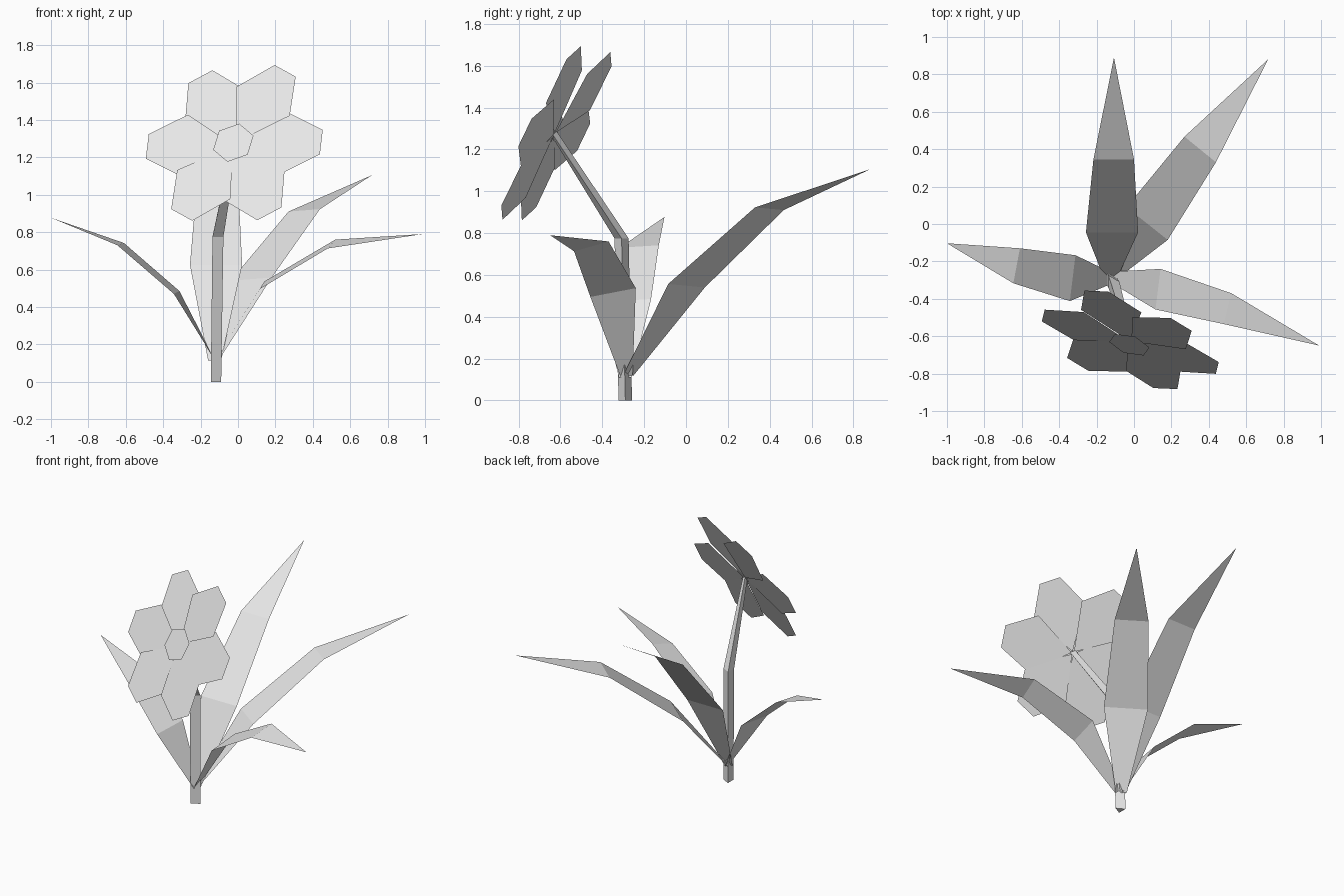
import bpy
import math
from mathutils import Vector

cube = bpy.data.objects.get("Cube")
if cube:
    bpy.data.objects.remove(cube, do_unlink=True)

grey = bpy.data.materials.new("plain grey")
grey.use_nodes = True
colour = (0.8, 0.8, 0.8, 1)
grey.diffuse_color = colour
grey.node_tree.nodes["Principled BSDF"].inputs["Base Color"].default_value = colour


def add_mesh(name, verts, faces):
    mesh = bpy.data.meshes.new(name)
    mesh.from_pydata([tuple(v) for v in verts], [], faces)
    mesh.materials.append(grey)
    obj = bpy.data.objects.new(name, mesh)
    bpy.context.collection.objects.link(obj)
    return obj


# Blossom frame: sideways, upward and outward axes of the tilted flower
centre = Vector((-0.02, -0.63, 1.27))
side = Vector((0.957, -0.293, 0.026)).normalized()
out = side.cross(Vector((0.112, 0.43, 0.897))).normalized()
up = out.cross(side)


def on_flower(angle, along, across=0, lift=0):
    c, s = math.cos(angle), math.sin(angle)
    return (centre + side * (c * along - s * across)
            + up * (s * along + c * across) + out * lift)


# Stem: three-sided, bent forward near the middle
def ring(x, y, z, r):
    return [Vector((x + r * math.cos(a), y + r * math.sin(a), z))
            for a in (0, math.tau / 3, -math.tau / 3)]


stem = ring(-0.127, -0.29, 0, 0.037) + ring(-0.117, -0.308, 0.775, 0.039)
stem += [on_flower(a, 0.022) for a in (0, math.tau / 3, -math.tau / 3)]
walls = [(r + i, r + (i + 1) % 3, r + (i + 1) % 3 + 3, r + i + 3)
         for r in (0, 3) for i in range(3)]
add_mesh("stem", stem, walls + [(2, 1, 0), (6, 7, 8)])

# Petals: six flat blades, some leaning slightly forward or back
lean = [-0.003, 0.02, -0.022, 0.002, 0.012, -0.003]
for i, lift in enumerate(lean):
    a = i * math.tau / 6
    verts = [on_flower(a, 0.01),
             on_flower(a, 0.28, -0.183, lift), on_flower(a, 0.486, -0.073, lift),
             on_flower(a, 0.486, 0.073, lift), on_flower(a, 0.28, 0.183, lift)]
    add_mesh(f"petal_{i + 1}", verts, [(0, 1, 2, 3, 4)])

# Flower heart: small six-sided disc
heart = [on_flower(math.radians(20) + i * math.tau / 6, 0.115, 0, 0.018) for i in range(6)]
add_mesh("flower_heart", heart, [tuple(range(6))])


# Leaves: folded flat strips given as pairs of edge points, ending in a tip
def leaf(name, pairs, tip):
    verts = [p for pair in pairs for p in pair] + [tip]
    add_mesh(name, verts, [(0, 1, 3, 2), (2, 3, 5, 4), (4, 5, 6)])


leaf("back_leaf",
     [((-0.16, -0.29, 0.115), (-0.09, -0.29, 0.115)),
      ((-0.257, -0.045, 0.625), (0.022, -0.045, 0.625)),
      ((-0.217, 0.345, 1.085), (0, 0.345, 1.085))], (-0.107, 0.89, 1.405))
leaf("back_left_leaf",
     [((-0.15, -0.25, 0.12), (-0.1, -0.3, 0.12)),
      ((-0.04, 0.09, 0.54), (0.18, -0.085, 0.557)),
      ((0.27, 0.467, 0.91), (0.438, 0.33, 0.923))], (0.717, 0.88, 1.105))
leaf("left_leaf",
     [((-0.12, -0.255, 0.12), (-0.12, -0.315, 0.12)),
      ((0.142, -0.24, 0.537), (0.115, -0.457, 0.495)),
      ((0.52, -0.37, 0.76), (0.48, -0.535, 0.713))], (0.99, -0.65, 0.79))
leaf("right_leaf",
     [((-0.12, -0.26, 0.11), (-0.12, -0.32, 0.11)),
      ((-0.313, -0.167, 0.485), (-0.343, -0.412, 0.47)),
      ((-0.61, -0.13, 0.742), (-0.645, -0.317, 0.73))], (-1, -0.103, 0.877))
